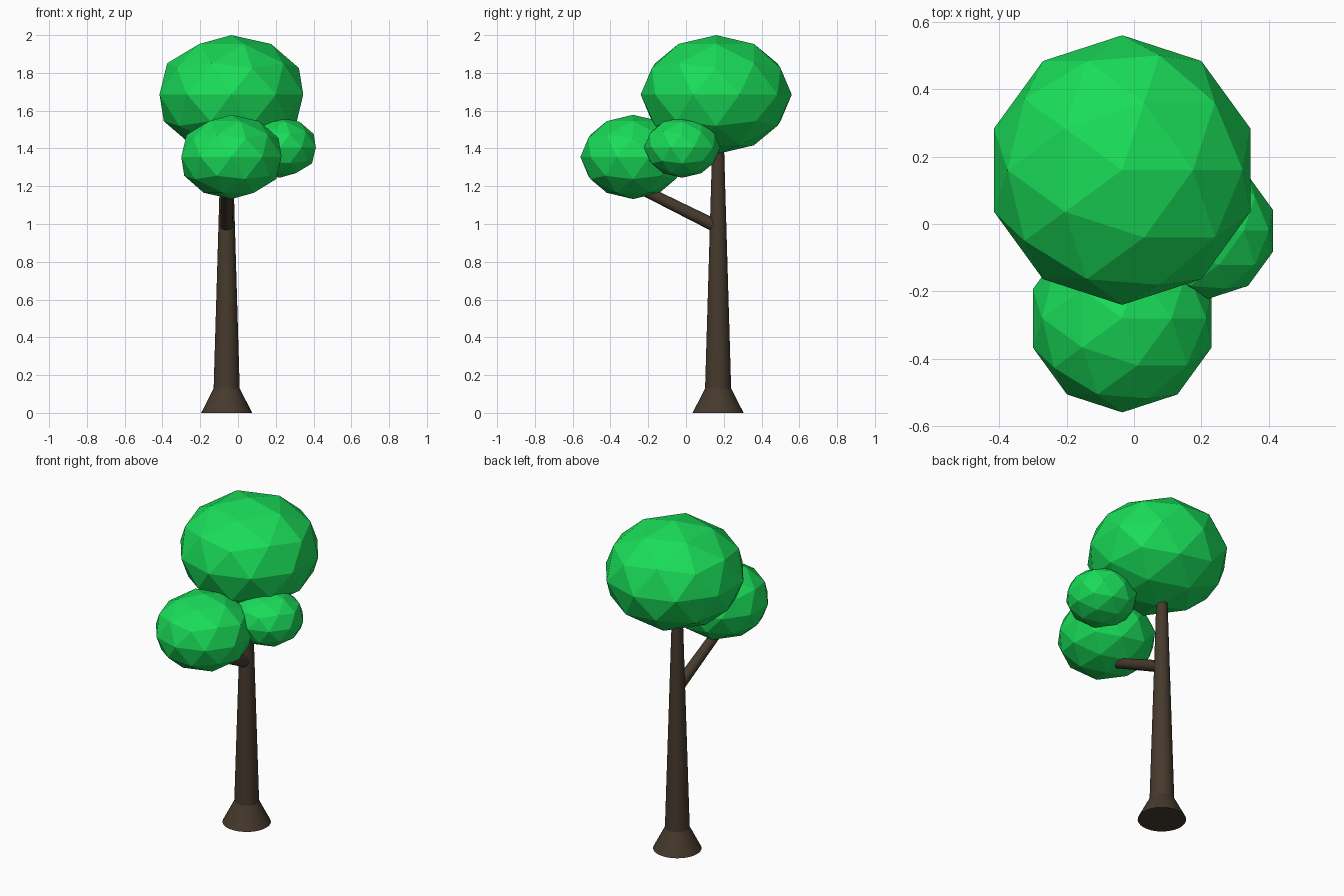
import bpy, bmesh
from mathutils import Vector, Matrix

if "Cube" in bpy.data.objects:
    bpy.data.objects.remove(bpy.data.objects["Cube"])


def material(name, rgb):
    m = bpy.data.materials.new(name)
    m.diffuse_color = (*rgb, 1)
    m.use_nodes = True
    m.node_tree.nodes["Principled BSDF"].inputs["Base Color"].default_value = m.diffuse_color
    return m


bark = material("bark", (0.062, 0.042, 0.026))
leaf = material("leaf", (0.01, 0.72, 0.10))


def finish(name, bm, mat):
    mesh = bpy.data.meshes.new(name)
    bm.to_mesh(mesh)
    bm.free()
    mesh.materials.append(mat)
    obj = bpy.data.objects.new(name, mesh)
    bpy.context.collection.objects.link(obj)
    return obj


def tapered_tube(name, rings, sides, smooth=True):
    """Closed round tube through rings of (centre, radius)."""
    bm = bmesh.new()
    axis = Vector(rings[-1][0]) - Vector(rings[0][0])
    turn = axis.to_track_quat('Z', 'Y').to_matrix().to_4x4()
    loops = []
    for centre, radius in rings:
        m = Matrix.Translation(centre) @ turn
        loops.append(bmesh.ops.create_circle(
            bm, segments=sides, radius=radius, matrix=m)["verts"])
    for a, b in zip(loops, loops[1:]):
        for i in range(sides):
            j = (i + 1) % sides
            bm.faces.new((a[i], a[j], b[j], b[i]))
    bm.faces.new(loops[0])
    bm.faces.new(loops[-1])
    bmesh.ops.recalc_face_normals(bm, faces=bm.faces)
    obj = finish(name, bm, bark)
    bpy.ops.object.select_all(action='DESELECT')
    obj.select_set(True)
    bpy.context.view_layer.objects.active = obj
    bpy.ops.object.shade_smooth_by_angle(angle=0.35)
    return obj


def foliage(name, centre, radius, half_height):
    bm = bmesh.new()
    scale = Matrix.Diagonal((radius, radius, half_height, 1))
    bmesh.ops.create_icosphere(bm, subdivisions=2, radius=1,
                               matrix=Matrix.Translation(centre) @ scale)
    return finish(name, bm, leaf)


# Trunk with flared foot
TX, TY = -0.06, 0.17
tapered_tube("trunk", [((TX, TY, 0), 0.135), ((TX, TY, 0.13), 0.069),
                       ((TX, TY, 1.45), 0.030)], 32)

# Side branch rising to the front
tapered_tube("branch", [((TX, 0.17, 0.983), 0.034),
                        ((TX, -0.26, 1.197), 0.028)], 32)

# Leaf clusters
foliage("crown", (-0.035, 0.16, 1.685), 0.40, 0.315)
foliage("front_cluster", (-0.035, -0.28, 1.355), 0.279, 0.223)
foliage("side_cluster", (0.22, -0.02, 1.405), 0.202, 0.16)
